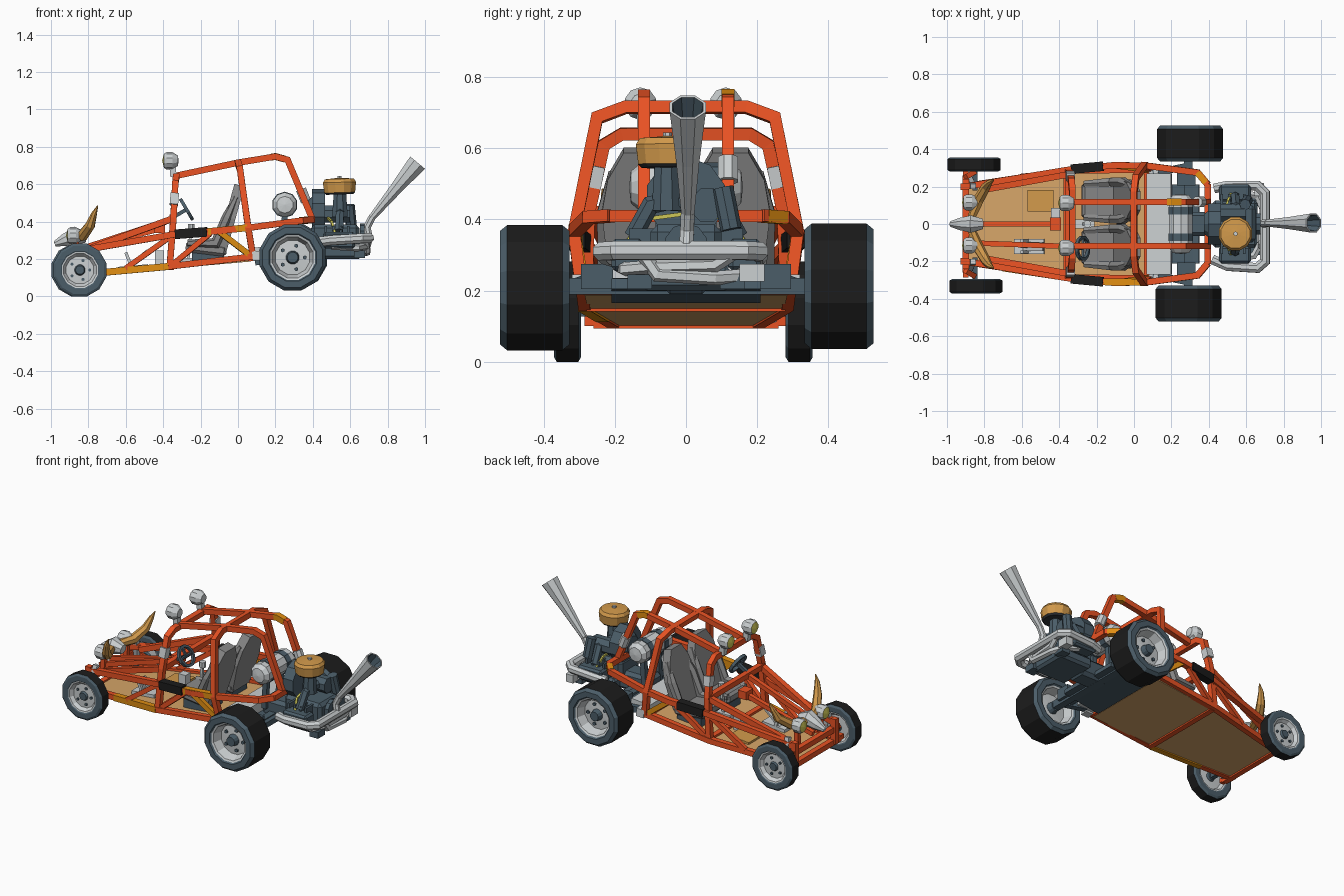
import bpy, bmesh, math
from mathutils import Matrix, Vector

if "Cube" in bpy.data.objects:
    bpy.data.objects.remove(bpy.data.objects["Cube"])

COL = dict(orange=(.82, .085, .017), ochre=(.75, .27, .006), tan=(.68, .38, .14), wood=(.64, .32, .07),
           slate=(.07, .11, .14), black=(.012, .012, .012), grey=(.6, .63, .64), mid=(.25, .25, .25),
           yellow=(.65, .6, .1), pit=(.03, .035, .04))
MATS = {}


def mat(c):
    if c not in MATS:
        MATS[c] = bpy.data.materials.new(c)
        MATS[c].diffuse_color = (*COL[c], 1)
    return MATS[c]


def finish(name, bm, cols):
    bmesh.ops.recalc_face_normals(bm, faces=bm.faces)
    me = bpy.data.meshes.new(name)
    bm.to_mesh(me)
    bm.free()
    for c in cols:
        me.materials.append(mat(c))
    ob = bpy.data.objects.new(name, me)
    bpy.context.collection.objects.link(ob)
    return ob


def tube(name, pts, r=.024, col='orange', n=4):
    """Mitred tube along a path; r is one radius or one per point."""
    P = [Vector(p) for p in pts]
    R = r if isinstance(r, (list, tuple)) else [r] * len(P)
    D = [(b - a).normalized() for a, b in zip(P, P[1:])]
    u = D[0].cross(Vector((0, 0, 1)) if abs(D[0].z) < .8 else Vector((0, 1, 0))).normalized()
    bm, rings = bmesh.new(), []
    for i, p in enumerate(P):
        d = D[max(i - 1, 0)]
        t = (d + D[min(i, len(D) - 1)]).normalized()
        v = d.cross(u)
        ring = []
        for k in range(n):
            a = math.tau * (k + .5) / n
            o = (u * math.cos(a) + v * math.sin(a)) * R[i]
            ring.append(bm.verts.new(p + o - d * (o.dot(t) / d.dot(t))))
        rings.append(ring)
        d = D[min(i, len(D) - 1)]
        u = (u - d * u.dot(d)).normalized()
    for a, b in zip(rings, rings[1:]):
        for k in range(n):
            bm.faces.new((a[k], a[k - 1], b[k - 1], b[k]))
    bm.faces.new(rings[0])
    bm.faces.new(rings[-1])
    return finish(name, bm, [col])


def both(name, pts, r=.024, col='orange', n=4):
    """Same tube on the left and right."""
    for s, side in ((1, 'left'), (-1, 'right')):
        tube(f'{name}_{side}', [(x, s * y, z) for x, y, z in pts], r, col, n)


def lathe(name, prof, loc, axis, cols, n=12):
    """Revolve (radius, height) points; cols gives a colour per segment."""
    names = list(dict.fromkeys(cols))
    M = Matrix.Translation(loc) @ Vector(axis).to_track_quat('Z', 'Y').to_matrix().to_4x4()
    bm, rings = bmesh.new(), []
    for r, h in prof:
        k = n if r > 0 else 1
        rings.append([bm.verts.new(M @ Vector((r * math.cos(math.tau * (i + .5) / n),
                      r * math.sin(math.tau * (i + .5) / n), h))) for i in range(k)])
    for j, (a, b) in enumerate(zip(rings, rings[1:])):
        for i in range(n):
            vs = [a[i % len(a)], a[(i + 1) % n % len(a)], b[(i + 1) % n % len(b)], b[i % len(b)]]
            f = bm.faces.new(list(dict.fromkeys(vs)))
            f.material_index = names.index(cols[j % len(cols)])
    return finish(name, bm, names)


def cyl(name, loc, axis, r, h, col, n=10, top=1.0):
    return lathe(name, [(0, -h / 2), (r, -h / 2), (r * top, h / 2), (0, h / 2)], loc, axis, [col], n)


def prism(name, pts, depth, M, col):
    bm = bmesh.new()
    a = [bm.verts.new(M @ Vector((u, v, -depth / 2))) for u, v in pts]
    b = [bm.verts.new(M @ Vector((u, v, depth / 2))) for u, v in pts]
    for i in range(len(pts)):
        bm.faces.new((a[i - 1], a[i], b[i], b[i - 1]))
    bm.faces.new(a)
    bm.faces.new(b)
    return finish(name, bm, [col])


def box(name, loc, size, col, tilt=0, bevel=0):
    bm = bmesh.new()
    M = Matrix.Translation(loc) @ Matrix.Rotation(tilt, 4, 'Y') @ Matrix.Diagonal((*size, 1))
    bmesh.ops.create_cube(bm, size=1, matrix=M)
    if bevel:
        bmesh.ops.bevel(bm, geom=bm.edges[:], offset=bevel, segments=1, affect='EDGES')
    return finish(name, bm, [col])


# Wheels: dished rim, hub and chamfered tyre
def wheel(name, loc, R, W):
    half = [(0, .7), (.16, .7), (.2, .35), (.52, .3), (.62, .85), (.68, .9), (.72, 1), (.91, 1), (1, .8)]
    cols = ['slate', 'slate', 'grey', 'grey', 'grey', 'slate', 'slate', 'slate']
    prof = [(r * R, h * W) for r, h in half] + [(r * R, -h * W) for r, h in reversed(half)]
    lathe(name, prof, loc, (0, 1, 0), cols + ['black'] + cols[::-1])
    s = 1 if loc[1] > 0 else -1
    for k in range(5):
        a = math.tau * k / 5
        cyl(f'{name}_bolt', (loc[0] + .36 * R * math.cos(a), loc[1] + s * .36 * W, loc[2] + .36 * R * math.sin(a)),
            (0, s, 0), .06 * R, .012, 'slate', 6)


wheel('front_wheel_left', (-.855, .318, .141), .146, .038)
wheel('front_wheel_right', (-.845, -.333, .141), .146, .038)
wheel('rear_wheel_left', (.3, .43, .212), .182, .097)
wheel('rear_wheel_right', (.292, -.425, .208), .182, .097)

# Floor pan and rear belly
slope = Matrix.Translation((-.4, 0, .152)) @ Matrix.Rotation(-.088, 4, 'Y')
prism('floor_pan', [(-.5, -.2), (.02, -.275), (.47, -.285), (.47, .285), (.02, .275), (-.5, .2)], .014, slope, 'tan')
box('rear_panel', (.135, 0, .235), (.13, .54, .06), 'grey', -.088)
box('belly_plate', (.22, 0, .2), (.26, .42, .03), 'slate', -.15)

# Side frame
both('upper_rail', [(-.9, .2, .235), (-.35, .29, .33), (-.1, .315, .35), (.08, .31, .37), (.34, .275, .405), (.395, .21, .41)])
both('hood_rail', [(-.82, .18, .245), (-.35, .265, .415)])
both('front_brace', [(-.6, .255, .15), (-.36, .28, .32)], .02)
both('side_brace', [(-.35, .28, .17), (-.15, .312, .335)], .02)
both('side_diagonal', [(-.1, .312, .345), (.07, .29, .215)], .022, 'ochre')
both('grip_wrap', [(-.335, .293, .332), (-.165, .309, .345)], .036, 'black')
tube('side_patch', [(-.16, -.309, .346), (.05, -.312, .367)], .026, 'ochre')
tube('lower_rail_left', [(-.92, .2, .11), (-.37, .285, .16), (.1, .292, .215)])
tube('lower_rail_right', [(-.92, -.2, .11), (-.37, -.285, .16), (.1, -.292, .215)])
tube('lower_rail_patch', [(-.7, -.235, .13), (-.37, -.285, .16)], .026, 'ochre')
both('rail_clamp', [(.08, .29, .215), (.13, .295, .22)], .036, 'grey')
for x, y, z in ((-.9, .26, .11), (-.9, .24, .19), (-.36, .28, .158), (-.35, .27, .42), (.07, .29, .205), (.395, .215, .41)):
    tube('cross_bar', [(x, -y, z), (x, y, z)])

# Roll cage
tube('main_hoop', [(.08, -.295, .215), (.055, -.315, .365), (.01, -.25, .685), (0, -.17, .715),
                   (0, .17, .715), (.01, .25, .685), (.055, .315, .365), (.08, .295, .215)])
tube('front_hoop', [(-.365, -.282, .16), (-.345, -.272, .42), (-.335, -.23, .61), (-.33, -.18, .64),
                    (-.33, .18, .64), (-.335, .23, .61), (-.345, .272, .42), (-.365, .282, .16)])
both('roof_rail', [(-.33, .118, .645), (0, .118, .715), (.2, .118, .748), (.265, .118, .73), (.395, .118, .42)])
tube('roof_patch', [(.18, .118, .745), (.2, .118, .748), (.25, .118, .734)], .026, 'ochre')
tube('corner_patch', [(.34, .275, .405), (.385, .222, .409)], .026, 'ochre')
both('hoop_clamp', [(-.343, .262, .49), (-.338, .25, .55)], .032, 'grey')
cyl('roof_clamp', (.35, .118, .54), (-.4, 0, 1), .03, .07, 'grey', 8)

# Hood tubes and dash
tube('hood_tube_centre', [(-.9, 0, .235), (-.42, 0, .36)], .02)
tube('hood_tube_right', [(-.9, -.1, .235), (-.35, -.12, .415)], .02)
box('hood_box', (-.42, 0, .365), (.06, .07, .05), 'orange')

# Front suspension and bumper
for s in (1, -1):
    tube('front_axle', [(-.85, s * .18, .14), (-.85, s * .31, .141)], .02, 'slate')
    tube('front_shock', [(-.88, s * .24, .11), (-.86, s * .2, .28)], .02, 'grey')
    tube('bumper_post', [(-.91, s * .2, .1), (-.91, s * .2, .26)])
    tube('trailing_arm', [(-.9, s * .25, .19), (-.85, s * .28, .14)], .02)
    tube('bumper_tip', [(-.9, s * .27, .1), (-.9, s * .27, .13)], .022)

# Skull, horns and headlights on the nose
tube('skull', [(-.98, 0, .28), (-.93, 0, .3), (-.87, 0, .325), (-.81, 0, .315)], [.016, .035, .05, .03], 'grey', 8)
both('horn', [(-.87, .03, .32), (-.83, .13, .325), (-.79, .2, .38), (-.77, .225, .44), (-.75, .235, .485)],
     [.022, .03, .026, .016, .003], 'wood', 7)


def lamp(name, x, y, z, r):
    lathe(name, [(0, 1.1 * r), (.8 * r, .9 * r), (r, .6 * r), (r, -.1 * r), (.6 * r, -.75 * r), (0, -.8 * r)],
          (x, y, z), (-1, 0, 0), ['yellow', 'grey', 'grey', 'grey', 'grey'], 10)


for s in (1, -1):
    lamp('roof_lamp', -.355, s * .12 - .008, .725, .046)
    tube('roof_lamp_post', [(-.345, s * .12, .64), (-.35, s * .12, .7)], .024, 'grey')
    lamp('headlight', -.87, s * .115, .325, .045)
    tube('headlight_post', [(-.87, s * .115, .2), (-.865, s * .115, .29)], .02, 'orange')

# Seats
for s in (1, -1):
    T = Matrix.Translation((-.035, s * .125, .44)) @ Matrix.Rotation(.27, 4, 'Y')
    T = T @ Matrix(((0, 0, 1, 0), (1, 0, 0, 0), (0, 1, 0, 0), (0, 0, 0, 1)))
    prism('seat_back', [(-.09, -.2), (.09, -.2), (.112, -.02), (.095, .08), (.05, .16), (-.05, .16), (-.095, .08), (-.112, -.02)],
          .055, T, 'mid')
    box('seat_cushion', (-.17, s * .125, .255), (.22, .19, .06), 'mid', .12, .015)
    box('seat_base', (-.16, s * .125, .205), (.17, .15, .06), 'slate')
    for e in (1, -1):
        tube('seat_bolster', [(-.27, s * .125 + e * .09, .285), (-.12, s * .125 + e * .1, .285),
                              (-.06, s * .125 + e * .1, .42), (-.01, s * .125 + e * .08, .53)],
             [.018, .026, .028, .015], 'mid', 6)

# Steering wheel, shifter, pedals, floor patch
ax = Vector((.85, 0, .5)).normalized()
c = Vector((-.275, -.13, .465))
lathe('steering_wheel', [(.068, -.009), (.068, .009), (.052, .009), (.052, -.009), (.068, -.009)], c, ax, ['slate'], 12)
side = Vector((0, 1, 0))
for d in (side, -side, ax.cross(side)):
    tube('steering_spoke', [c, c + d * .058], .009, 'slate')
tube('steering_column', [c, (-.36, -.13, .415)], .014, 'slate')
tube('shifter', [(-.27, 0, .17), (-.25, 0, .36)], .011, 'grey')
cyl('shift_knob', (-.25, 0, .37), (0, 0, 1), .02, .035, 'grey', 8)
box('shifter_base', (-.27, 0, .185), (.12, .05, .04), 'grey')
box('pedal_plate', (-.56, -.12, .155), (.16, .08, .02), 'grey', -.088)
for y in (-.15, -.12, -.09):
    tube('pedal', [(-.57, y, .16), (-.6, y, .235)], .012, 'grey')
box('pedal_box', (-.42, .06, .2), (.05, .05, .09), 'grey')
box('foot_rest', (-.54, -.12, .2), (.14, .05, .012), 'grey', -.7)
box('floor_patch', (-.5, .125, .156), (.14, .115, .016), 'wood', -.088)

# Rear axle and gearbox
tube('rear_axle', [(.29, -.4, .212), (.29, .4, .212)], .032, 'slate')
box('gearbox', (.33, 0, .25), (.24, .13, .12), 'slate', 0, .02)
for s in (1, -1):
    box('axle_housing', (.28, s * .25, .24), (.1, .09, .07), 'slate')
    tube('swing_arm', [(.1, s * .27, .225), (.29, s * .31, .212)], .026, 'slate')

# Fuel tank
lathe('fuel_tank', [(0, -.16), (.045, -.155), (.066, -.13), (.066, .13), (.045, .155), (0, .16)], (.25, 0, .49), (0, 1, 0), ['grey'], 10)
for y in (-.07, .07):
    cyl('tank_strap', (.25, y, .49), (0, 1, 0), .07, .04, 'slate', 10)
    tube('tank_stand', [(.24, y, .25), (.25, y, .43)], .022, 'slate')

# Engine
box('sump', (.54, 0, .235), (.24, .25, .07), 'slate', 0, .015)
box('crankcase', (.52, 0, .32), (.26, .2, .13), 'slate', 0, .02)
cyl('fan_shroud', (.43, 0, .46), (1, 0, 0), .115, .07, 'slate', 10)
cyl('fan_cover', (.39, 0, .46), (-1, 0, 0), .08, .03, 'slate', 10, .7)
cyl('generator', (.52, .06, .44), (1, 0, 0), .05, .16, 'slate', 8)
cyl('pulley', (.665, 0, .33), (1, 0, 0), .06, .025, 'slate', 10)
cyl('carburettor', (.545, -.055, .49), (0, 0, 1), .045, .13, 'slate', 8, .8)
cyl('oil_can', (.6, .115, .43), (-.1, -.2, 1), .03, .12, 'slate', 8)
for s in (1, -1):
    box('cylinder_head', (.54, s * .165, .3), (.17, .09, .09), 'slate', 0, .012)
    for x in (.47, .51, .55, .59):
        box('cooling_fin', (x, s * .12, .32), (.014, .08, .11), 'slate')
    tube('intake', [(.545, -.055, .45), (.545, s * .1, .44), (.54, s * .15, .35)], .025, 'slate', 6)
    tube('spark_lead', [(.48, .03, .42), (.5, s * .12, .4), (.52, s * .17, .33)], .008, 'yellow')
    box('engine_mount', (.65, s * .13, .225), (.06, .07, .04), 'slate')

# Air filter
lathe('air_filter', [(0, .045), (.03, .042), (.08, .038), (.092, .02), (.085, -.035), (.075, -.045), (0, -.045)],
      (.543, -.052, .59), (-.03, 0, 1), ['wood', 'wood', 'wood', 'wood', 'pit', 'pit'], 12)
cyl('filter_bolt', (.543, -.052, .636), (0, 0, 1), .012, .015, 'grey', 6)

# Exhaust
tube('exhaust_loop', [(.43, .19, .29), (.5, .205, .3), (.66, .205, .31), (.7, .165, .312), (.7, -.2, .312),
                      (.66, -.235, .31), (.5, -.225, .3), (.42, -.19, .29)], .028, 'grey', 8)
tube('lower_pipe', [(.56, .17, .26), (.66, .15, .24), (.69, .08, .235), (.69, -.08, .245), (.68, -.12, .3)], .02, 'grey', 6)
tube('inner_pipe', [(.5, -.19, .27), (.64, -.17, .26), (.68, -.1, .265), (.69, .08, .27), (.7, .14, .31)], .02, 'grey', 6)
box('exhaust_flange', (.67, .185, .25), (.05, .07, .05), 'grey')
tube('stinger_base', [(.7, 0, .315), (.69, .003, .37), (.715, .005, .42)], .021, 'grey', 8)
d = Vector((.245, 0, .295))
L = d.length
lathe('stinger', [(0, 0), (.02, 0), (.035, .5 * L), (.055, L), (.047, L), (.018, .5 * L), (0, .5 * L)],
      (.715, .005, .42), d, ['grey', 'grey', 'grey', 'grey', 'slate', 'pit'], 8)

for m in bpy.data.materials:
    if m.users and not m.is_grease_pencil:
        m.use_nodes = True
        m.node_tree.nodes["Principled BSDF"].inputs["Base Color"].default_value = m.diffuse_color
